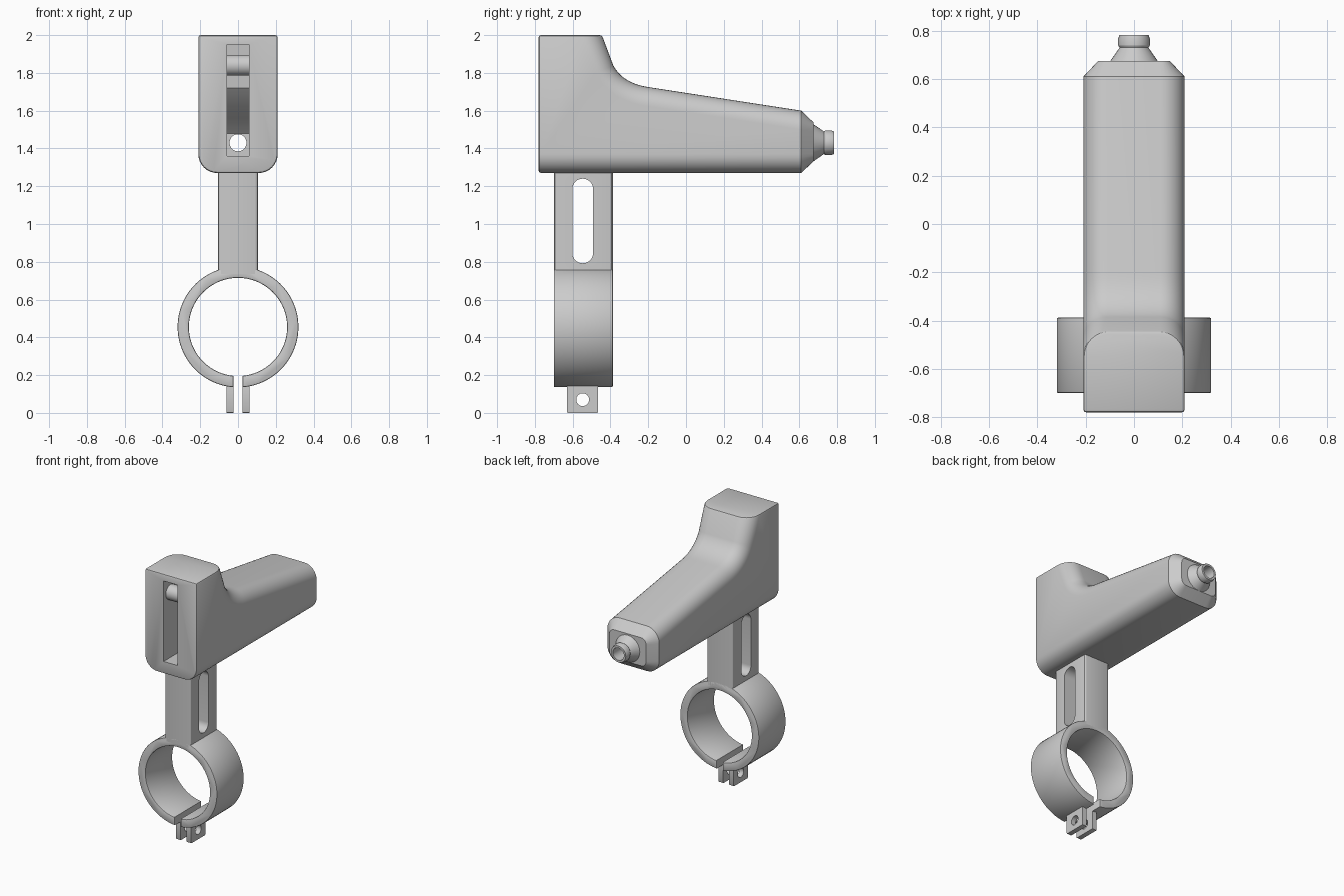
import bpy, bmesh, math
from mathutils import Vector

if "Cube" in bpy.data.objects:
    bpy.data.objects.remove(bpy.data.objects["Cube"])

def finish(name, bm):
    bmesh.ops.recalc_face_normals(bm, faces=bm.faces)
    me = bpy.data.meshes.new(name)
    bm.to_mesh(me)
    bm.free()
    ob = bpy.data.objects.new(name, me)
    bpy.context.collection.objects.link(ob)
    return ob

def prism(pts, axis, lo, hi):
    """Extrude a 2D outline along x (outline in y,z), y (x,z) or z (x,y)."""
    def at(p, t):
        return {'x': (t, p[0], p[1]), 'y': (p[0], t, p[1]), 'z': (p[0], p[1], t)}[axis]
    bm = bmesh.new()
    a = [bm.verts.new(at(p, lo)) for p in pts]
    b = [bm.verts.new(at(p, hi)) for p in pts]
    n = len(pts)
    bm.faces.new(a)
    bm.faces.new(b)
    for i in range(n):
        bm.faces.new((a[i], a[(i + 1) % n], b[(i + 1) % n], b[i]))
    bmesh.ops.recalc_face_normals(bm, faces=bm.faces)
    return bm

def arc(cx, cy, r, a0, a1, n):
    return [(cx + r * math.cos(math.radians(a0 + (a1 - a0) * i / n)),
             cy + r * math.sin(math.radians(a0 + (a1 - a0) * i / n))) for i in range(n + 1)]

def rect(a0, a1, b0, b1):
    return [(a0, b0), (a1, b0), (a1, b1), (a0, b1)]

def bevel(bm, edges, w, seg):
    bmesh.ops.bevel(bm, geom=edges, offset=w, segments=seg, profile=0.5,
                    affect='EDGES', clamp_overlap=False)

def sharp(bm, lim=1.0):
    return [e for e in bm.edges if len(e.link_faces) == 2 and e.calc_face_angle() > lim]

def cut(ob, bm):
    cutter = finish("cutter", bm)
    cutter.hide_render = True
    m = ob.modifiers.new("cut", 'BOOLEAN')
    m.object, m.operation, m.solver = cutter, 'DIFFERENCE', 'EXACT'
    bpy.context.view_layer.objects.active = ob
    bpy.ops.object.modifier_apply(modifier=m.name)
    bpy.data.objects.remove(cutter)

def circle(cx, cy, r, n=32):
    return arc(cx, cy, r, 0, 360, n)[:-1]

# body: side profile with a swept concave shoulder
p0, p1, p2 = Vector((-0.385, 1.84)), Vector((-0.335, 1.745)), Vector((-0.20, 1.725))
shoulder = [tuple(p0 * (1 - t) ** 2 + p1 * 2 * t * (1 - t) + p2 * t * t)
            for t in [i / 10 for i in range(11)]]
outline = [(-0.78, 1.27), (-0.78, 2.0), (-0.445, 2.0)] + shoulder + [(0.61, 1.60), (0.61, 1.27)]
bm = prism(outline, 'x', -0.21, 0.21)
long_edges = []
for e in bm.edges:
    a, b = (v.co for v in e.verts)
    same_side = abs(a.x - b.x) < 1e-5
    flat_end = max(a.y, b.y) < -0.77 or min(a.z, b.z) > 1.99 or min(a.y, b.y) > 0.6
    if same_side and not flat_end:
        long_edges.append(e)
bevel(bm, long_edges, 0.1, 8)
# tapered tail end
tail = max(bm.faces, key=lambda f: f.calc_center_median().y)
bmesh.ops.inset_region(bm, faces=[tail], thickness=0.062, use_even_offset=True)
bmesh.ops.translate(bm, verts=tail.verts, vec=(0, 0.065, 0))
bevel(bm, sharp(bm), 0.012, 2)
body = finish("body", bm)
# front slot with stepped inner wall, and the through bore
cut(body, prism([(-0.85, 1.36), (-0.85, 1.95), (-0.56, 1.95), (-0.54, 1.72), (-0.45, 1.62),
                 (-0.36, 1.56), (-0.28, 1.48), (-0.28, 1.36)], 'x', -0.057, 0.057))
cut(body, prism(circle(0, 1.43, 0.045), 'y', -0.5, 0.9))

# roller inside the slot
roller = finish("slot_roller", prism(circle(-0.70, 1.84, 0.055), 'x', -0.065, 0.065))

# nozzle: hollow revolved profile (radius, y)
prof = [(0.045, 0.655), (0.098, 0.655), (0.098, 0.675), (0.06, 0.73), (0.066, 0.74),
        (0.066, 0.765), (0.06, 0.783), (0.045, 0.783)]
bm = bmesh.new()
N = 32
rings = []
for i in range(N):
    c, s = math.cos(2 * math.pi * i / N), math.sin(2 * math.pi * i / N)
    rings.append([bm.verts.new((r * c, y, 1.43 + r * s)) for r, y in prof])
for i in range(N):
    A, B = rings[i], rings[(i + 1) % N]
    for j in range(len(prof)):
        k = (j + 1) % len(prof)
        bm.faces.new((A[j], A[k], B[k], B[j]))
nozzle = finish("nozzle", bm)

# neck with an oblong side window
bm = prism(rect(-0.105, 0.105, -0.70, -0.387), 'z', 0.735, 1.28)
bevel(bm, [e for e in bm.edges if abs(e.verts[0].co.z - e.verts[1].co.z) > 0.1], 0.015, 3)
neck = finish("neck", bm)
window = arc(-0.547, 1.185, 0.055, 0, 180, 16) + arc(-0.547, 0.847, 0.055, 180, 360, 16)
cut(neck, prism(window, 'x', -0.2, 0.2))

# split clamp ring
R, r, zc, gap = 0.32, 0.26, 0.455, 0.025
go, gi = math.degrees(math.asin(gap / R)), math.degrees(math.asin(gap / r))
bm = prism(arc(0, zc, R, -90 + go, 270 - go, 72) + arc(0, zc, r, 270 - gi, -90 + gi, 72),
           'y', -0.70, -0.387)
bevel(bm, [e for e in sharp(bm) if abs(e.verts[0].co.y - e.verts[1].co.y) < 0.01], 0.007, 2)
ring = finish("clamp_ring", bm)

# clamp tabs with a bolt hole
parts = [body, roller, nozzle, neck, ring]
for side, s in (("left", -1), ("right", 1)):
    lo, hi = sorted((s * 0.025, s * 0.061))
    bm = prism(rect(-0.63, -0.465, 0.0, 0.185), 'x', lo, hi)
    bevel(bm, [e for e in bm.edges if abs(e.verts[0].co.x - e.verts[1].co.x) > 0.01], 0.006, 2)
    tab = finish("clamp_tab_" + side, bm)
    cut(tab, prism(circle(-0.547, 0.07, 0.034), 'x', -0.2, 0.2))
    parts.append(tab)

# smooth shading with crisp edges
for ob in parts:
    bpy.ops.object.select_all(action='DESELECT')
    ob.select_set(True)
    bpy.context.view_layer.objects.active = ob
    bpy.ops.object.shade_smooth_by_angle(angle=math.radians(30))
